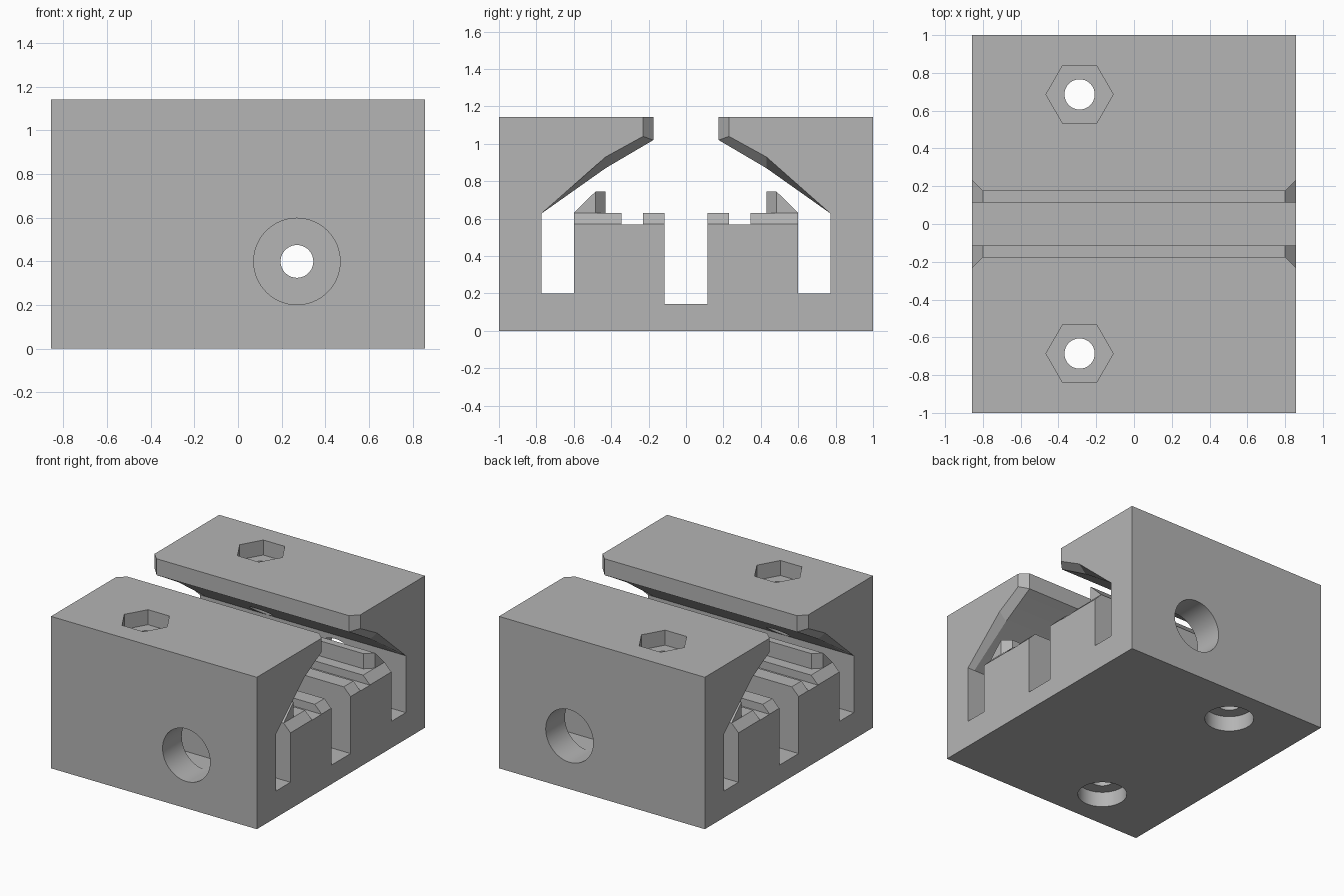
import bpy, bmesh, math
from mathutils import Matrix

cube = bpy.data.objects.get("Cube")
if cube:
    bpy.data.objects.remove(cube, do_unlink=True)

HALF = 0.857     # half width along x
CH = 0.057       # lead-in chamfer

grey = bpy.data.materials.new("light grey")
grey.use_nodes = True
colour = (0.46, 0.46, 0.46, 1)
grey.diffuse_color = colour
grey.node_tree.nodes["Principled BSDF"].inputs["Base Color"].default_value = colour


def add_object(name, bm):
    bmesh.ops.recalc_face_normals(bm, faces=bm.faces)
    mesh = bpy.data.meshes.new(name)
    bm.to_mesh(mesh)
    bm.free()
    obj = bpy.data.objects.new(name, mesh)
    bpy.context.collection.objects.link(obj)
    mesh.materials.append(grey)
    return obj


def loft(name, sections):
    """Skin a list of (x, [(y, z), ...]) sections and cap both ends."""
    bm = bmesh.new()
    rings = [[bm.verts.new((x, y, z)) for y, z in pts] for x, pts in sections]
    for a, b in zip(rings, rings[1:]):
        for i in range(len(a)):
            j = (i + 1) % len(a)
            bm.faces.new((a[i], a[j], b[j], b[i]))
    bm.faces.new(rings[0])
    bm.faces.new(rings[-1])
    return add_object(name, bm)


def mirrored(half):
    return half + [(-y, z) for y, z in reversed(half)]


def body_profile(tip, tip_z, knee_z, top):
    # outer wall, overhanging jaw, side channel, notched pillar, middle channel
    return mirrored([
        (1, 0), (1, 1.143), (tip, 1.143), (tip, tip_z), (0.43, knee_z),
        (0.772, 0.628), (0.772, 0.2), (0.6, 0.2), (0.6, top), (0.345, top),
        (0.345, 0.57), (0.23, 0.57), (0.23, top), (0.115, top), (0.115, 0.143)])


# Main block with chamfered entries at both ends
end = body_profile(0.23, 1.04, 0.93, 0.572)
mid = body_profile(0.175, 1.02, 0.87, 0.63)
body = loft("clamp_body", [(-HALF, end), (CH - HALF, mid), (HALF - CH, mid), (HALF, end)])


def cut(radius, start, stop, centre, axis="Z", sides=64):
    """Drill a round or hexagonal hole into the body."""
    bm = bmesh.new()
    bmesh.ops.create_cone(bm, cap_ends=True, segments=sides, radius1=radius,
                          radius2=radius, depth=abs(stop - start))
    if sides == 6 and abs(max(v.co.x for v in bm.verts) - radius) > 0.001:
        bm.transform(Matrix.Rotation(math.pi / 6, 4, "Z"))
    middle = (start + stop) / 2
    if axis == "Y":
        bm.transform(Matrix.Rotation(math.pi / 2, 4, "X"))
        place = (centre[0], middle, centre[1])
    else:
        place = (centre[0], centre[1], middle)
    bm.transform(Matrix.Translation(place))
    cutter = add_object("hole_cutter", bm)
    cutter.hide_render = True
    mod = body.modifiers.new("hole", "BOOLEAN")
    mod.operation = "DIFFERENCE"
    mod.solver = "EXACT"
    mod.object = cutter
    bpy.context.view_layer.objects.active = body
    bpy.ops.object.modifier_apply(modifier=mod.name)
    bpy.data.objects.remove(cutter, do_unlink=True)


# Cross bolt hole, stepped from both sides
cross = (0.27, 0.4)
cut(0.075, -1.1, 1.1, cross, "Y")
for s in (-1, 1):
    cut(0.198, s * 0.7, s * 1.1, cross, "Y")
    cut(0.115, s * 0.36, s * 0.7, cross, "Y")

# Vertical bolt holes with hexagonal nut pockets and round recesses
for s in (-1, 1):
    spot = (-0.288, s * 0.686)
    cut(0.08, -0.1, 1.3, spot)
    cut(0.17, -0.1, 0.115, spot)
    cut(0.178, 1.03, 1.3, spot, sides=6)


# Sloped rails on top of the pillars, with chamfered inner corners
def rail_profile(inner, s):
    return [(s * y, z) for y, z in
            ((0.6, 0.61), (0.6, 0.63), (0.485, 0.744), (inner, 0.744), (inner, 0.61))]


for side, s in (("front", -1), ("back", 1)):
    tip, full = rail_profile(0.484, s), rail_profile(0.43, s)
    x = HALF - CH
    loft(side + "_rail", [(-x, tip), (CH - x, full), (x - CH, full), (x, tip)])

# Smooth the hole walls, keep edges sharp
bpy.ops.object.select_all(action="DESELECT")
body.select_set(True)
bpy.context.view_layer.objects.active = body
bpy.ops.object.shade_smooth_by_angle(angle=math.radians(15))
